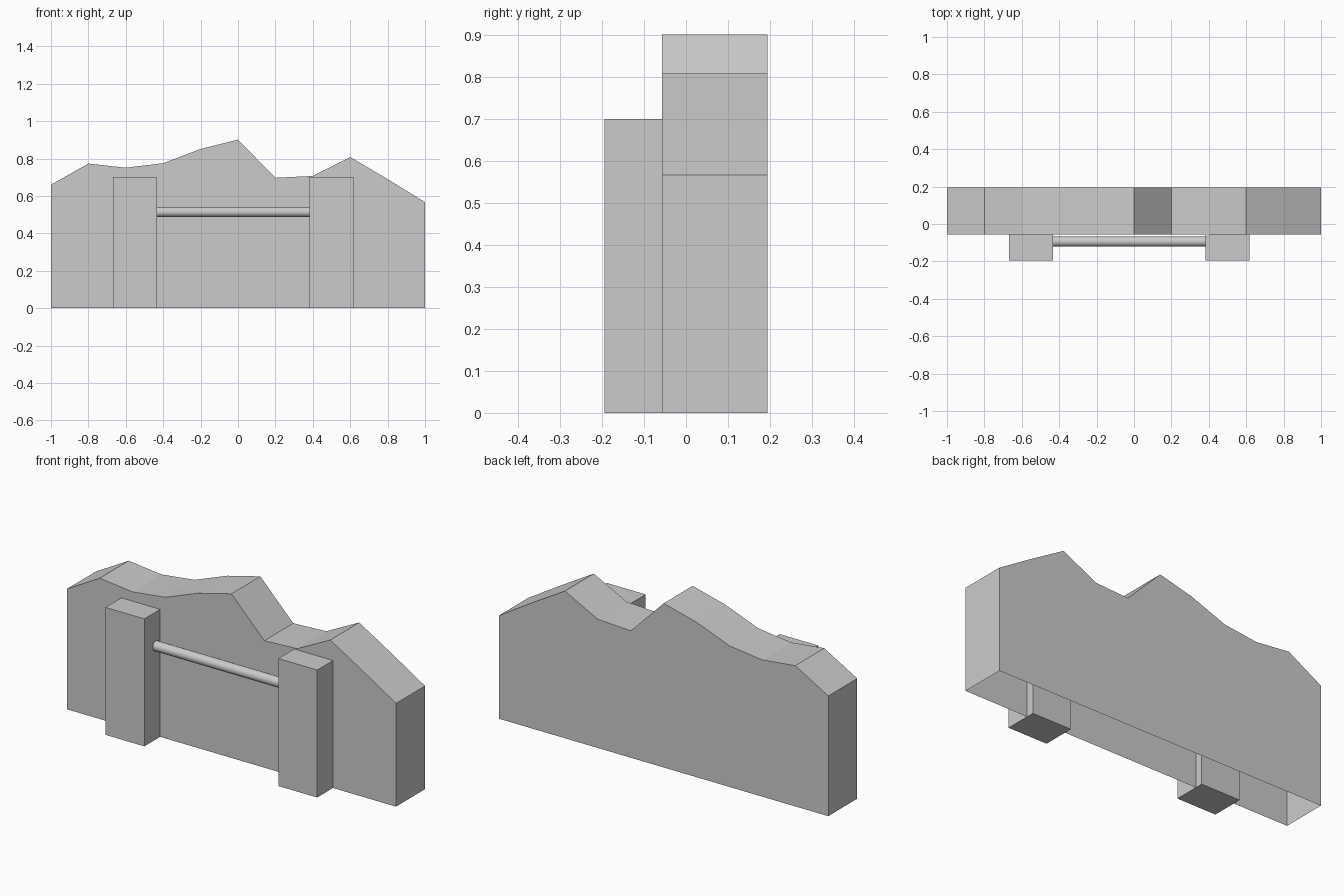
import bpy
import bmesh

cube = bpy.data.objects.get("Cube")
if cube:
    bpy.data.objects.remove(cube, do_unlink=True)

grey = bpy.data.materials.new("plain grey")
grey.use_nodes = True
colour = (0.6, 0.6, 0.6, 1)
grey.diffuse_color = colour
grey.node_tree.nodes["Principled BSDF"].inputs["Base Color"].default_value = colour


def add_object(name, bm):
    mesh = bpy.data.meshes.new(name)
    bm.to_mesh(mesh)
    bm.free()
    mesh.materials.append(grey)
    obj = bpy.data.objects.new(name, mesh)
    bpy.context.collection.objects.link(obj)
    return obj


# Ridge wall: an uneven skyline swept front to back, open underneath
FRONT, BACK = -0.057, 0.194
skyline = [0.66, 0.773, 0.751, 0.775, 0.851, 0.901, 0.697, 0.707, 0.808, 0.69, 0.567]
outline = [(-1, 0)] + [(-1 + 0.2 * i, z) for i, z in enumerate(skyline)] + [(1, 0)]
bm = bmesh.new()
front = [bm.verts.new((x, FRONT, z)) for x, z in outline]
back = [bm.verts.new((x, BACK, z)) for x, z in outline]
bm.faces.new(front)
bm.faces.new(back[::-1])
for i in range(len(outline) - 1):
    bm.faces.new((front[i], back[i], back[i + 1], front[i + 1]))
bmesh.ops.recalc_face_normals(bm, faces=bm.faces)
add_object("ridge_wall", bm)

# Two posts set partly into the front of the wall
for name, x in (("right_post", -0.551), ("left_post", 0.499)):
    bm = bmesh.new()
    bmesh.ops.create_cube(bm, size=1)
    for v in bm.verts:
        v.co = (x + v.co.x * 0.236, -0.104 + v.co.y * 0.18, 0.35 + v.co.z * 0.7)
    add_object(name, bm)

# Round rail between the posts
bpy.ops.mesh.primitive_cylinder_add(
    vertices=32, radius=0.027, depth=0.83,
    location=(-0.026, -0.094, 0.514), rotation=(0, 1.5708, 0))
rail = bpy.context.object
rail.name = "rail"
rail.data.materials.append(grey)
bpy.ops.object.shade_smooth_by_angle()
